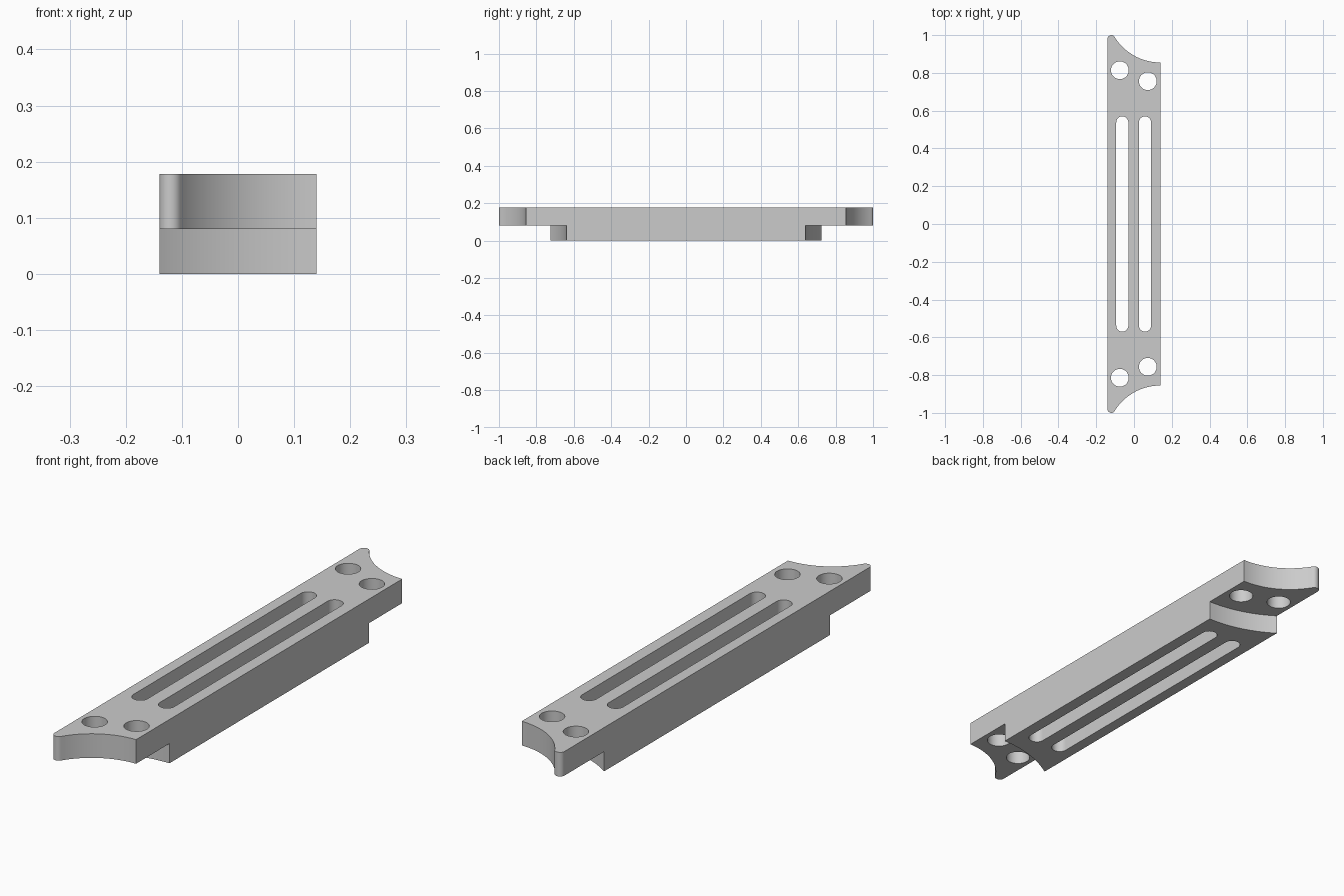
import bpy, bmesh, math

if "Cube" in bpy.data.objects:
    bpy.data.objects.remove(bpy.data.objects["Cube"])

HALF_W, TOP, STEP = 0.14, 0.178, 0.08     # half width, full height, underside step
ARC_R, TIP_R = 0.2856, 0.02               # concave end radius, rounded tip radius
CX, CY = 0.14, 0.855 + ARC_R              # shared centre of the end arcs


def arc(cx, cy, r, a0, a1, n):
    return [(cx + r * math.cos(a0 + (a1 - a0) * i / n),
             cy + r * math.sin(a0 + (a1 - a0) * i / n)) for i in range(n + 1)]


def prism(name, outline, z0, z1):
    """Extrude a closed outline between two heights."""
    bm = bmesh.new()
    face = bm.faces.new([bm.verts.new((x, y, z0)) for x, y in outline])
    ext = bmesh.ops.extrude_face_region(bm, geom=[face])
    for v in ext["geom"]:
        if isinstance(v, bmesh.types.BMVert):
            v.co.z = z1
    bmesh.ops.recalc_face_normals(bm, faces=bm.faces)
    mesh = bpy.data.meshes.new(name)
    bm.to_mesh(mesh)
    bm.free()
    obj = bpy.data.objects.new(name, mesh)
    bpy.context.collection.objects.link(obj)
    return obj


def circle(cx, cy, r, n=48):
    return arc(cx, cy, r, 0, 2 * math.pi, n)[:-1]


# Bar outline: rounded tip on the left, concave arc running to the right edge
tip_x, tip_y = -HALF_W + TIP_R, 1 - TIP_R
touch = math.atan2(CY - tip_y, CX - tip_x)
end = arc(tip_x, tip_y, TIP_R, math.pi, touch, 14)
end += arc(CX, CY, ARC_R, touch + math.pi, 1.5 * math.pi, 28)[1:]
outline = end + [(x, -y) for x, y in reversed(end)]
bar = prism("slotted_bar", outline, 0, TOP)

cutters = []
for s in (-1, 1):
    # Curved step under each end, concentric with the end arc
    cutters.append(prism("step_cutter", circle(CX, s * CY, 0.5006, 128), -0.1, STEP))
    # Pair of bolt holes at each end
    for x, y in ((-0.075, 0.814), (0.073, 0.756)):
        cutters.append(prism("hole_cutter", circle(x, s * y, 0.047), 0.04, 0.3))
    # Long slot with round ends
    x, r, y = s * 0.06 - 0.002, 0.032, 0.57 - 0.032
    slot = arc(x, y, r, 0, math.pi, 20) + arc(x, -y, r, math.pi, 2 * math.pi, 20)
    cutters.append(prism("slot_cutter", slot, -0.1, 0.3))

# Cut everything out of the bar
bpy.context.view_layer.objects.active = bar
for c in cutters:
    c.hide_render = True
    mod = bar.modifiers.new("cut", "BOOLEAN")
    mod.operation, mod.solver, mod.object = "DIFFERENCE", "EXACT", c
    bpy.ops.object.modifier_apply(modifier=mod.name)
for c in cutters:
    bpy.data.objects.remove(c)

# Plain grey finish, smooth curves with sharp edges
grey = bpy.data.materials.new("plain_grey")
grey.diffuse_color = (0.6, 0.6, 0.6, 1)
grey.use_nodes = True
grey.node_tree.nodes["Principled BSDF"].inputs["Base Color"].default_value = grey.diffuse_color
bar.data.materials.clear()
bar.data.materials.append(grey)
for p in bar.data.polygons:
    p.material_index = 0
bpy.ops.object.select_all(action="DESELECT")
bar.select_set(True)
bpy.ops.object.shade_smooth_by_angle(angle=math.radians(30))
